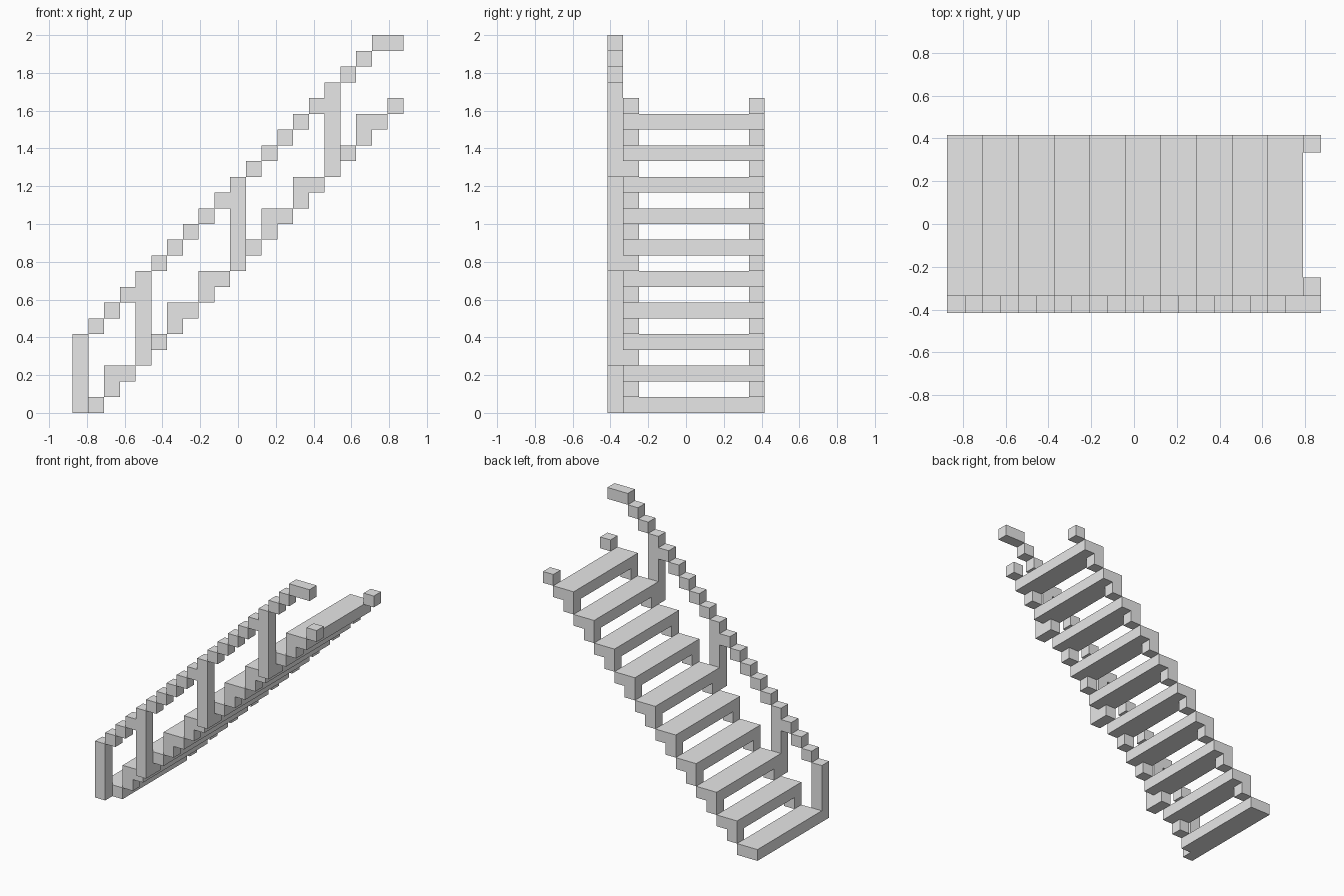
import bpy
import bmesh
from mathutils import Matrix, Vector

default = bpy.data.objects.get("Cube")
if default:
    bpy.data.objects.remove(default, do_unlink=True)

# The staircase sits on a block grid: 21 wide, 10 deep, 24 high
UNIT = 2 / 24
ORIGIN = Vector((-10.5, -5, 0))
STEPS = 10
RAIL_Y = (0, 1)

grey = bpy.data.materials.new("light grey")
grey.use_nodes = True
colour = (0.8, 0.8, 0.8, 1)
grey.diffuse_color = colour
grey.node_tree.nodes["Principled BSDF"].inputs["Base Color"].default_value = colour


def blocks(name, boxes):
    """Make one object from boxes given as x, y and z ranges in grid units."""
    bm = bmesh.new()
    for ranges in boxes:
        low = Vector([r[0] for r in ranges])
        high = Vector([r[1] for r in ranges])
        centre = ((low + high) / 2 + ORIGIN) * UNIT
        size = (high - low) * UNIT
        bmesh.ops.create_cube(bm, size=1, matrix=Matrix.LocRotScale(centre, None, size))
    mesh = bpy.data.meshes.new(name)
    bm.to_mesh(mesh)
    bm.free()
    mesh.materials.append(grey)
    obj = bpy.data.objects.new(name, mesh)
    bpy.context.collection.objects.link(obj)


# Treads, each two units further along and up
for i in range(STEPS):
    s = 2 * i
    blocks(f"tread_{i + 1}", [((s, s + 2), (1, 10), (s, s + 1))])

# Stepped supports linking the treads on both sides
for name, y in (("front_supports", 1), ("back_supports", 9)):
    blocks(name, [((s + 2, s + 3), (y, y + 1), (s + 1, s + 2))
                  for s in range(0, 2 * STEPS, 2)])

# Handrail posts
posts = {0: (0, 5), 4: (3, 9), 10: (9, 15), 16: (15, 21)}
for n, (x, height) in enumerate(posts.items()):
    blocks(f"rail_post_{n + 1}", [((x, x + 1), RAIL_Y, height)])

# Stepped handrail between the posts, with a longer top block
rail = [((x, x + 1), RAIL_Y, (x + 4, x + 5)) for x in range(1, 19) if x not in posts]
rail.append(((19, 21), RAIL_Y, (23, 24)))
blocks("handrail", rail)
